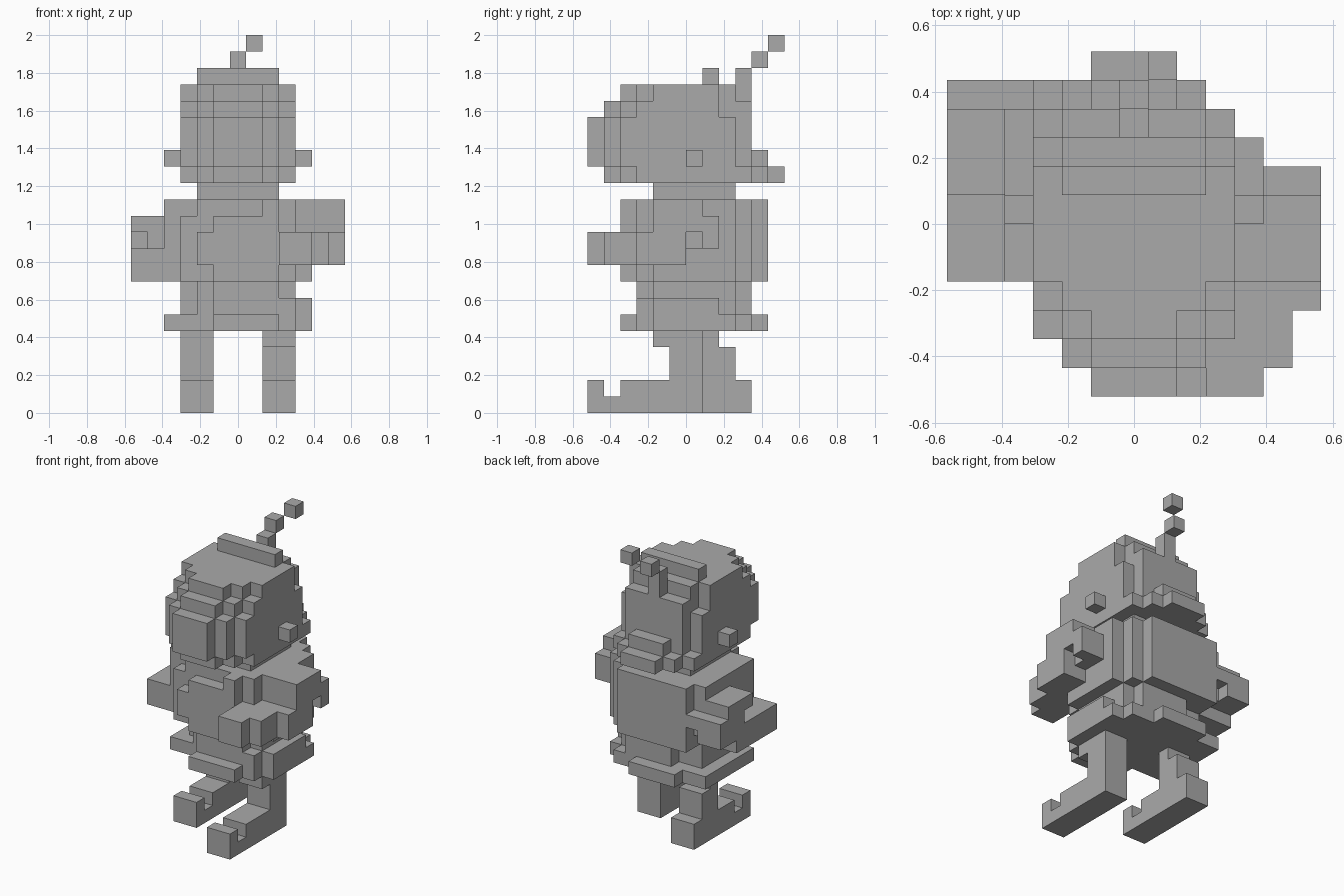
import bpy
import bmesh
import math
from mathutils import Vector

# Remove the default cube
default_cube = bpy.data.objects.get("Cube")
if default_cube:
    bpy.data.objects.remove(default_cube, do_unlink=True)

VOXEL = 2 / 23
CENTRE = Vector((6.5, 6, 0))

# Single matte grey
grey = bpy.data.materials.new("plain grey")
grey.use_nodes = True
colour = (0.4, 0.4, 0.4, 1)
grey.diffuse_color = colour
grey.node_tree.nodes["Principled BSDF"].inputs["Base Color"].default_value = colour


def block(x, y, z):
    """Set of voxel cells inside the given ranges."""
    return {(i, j, k) for i in range(*x) for j in range(*y) for k in range(*z)}


def build(name, cells):
    """Skin the outer faces of a voxel set and merge the flat areas."""
    bm = bmesh.new()
    corners = {}

    def corner(position):
        key = tuple(round(value) for value in position)
        if key not in corners:
            corners[key] = bm.verts.new((Vector(key) - CENTRE) * VOXEL)
        return corners[key]

    for cell in cells:
        for axis in range(3):
            for side in (0, 1):
                neighbour = list(cell)
                neighbour[axis] += 2 * side - 1
                if tuple(neighbour) in cells:
                    continue
                start, u, v = Vector(cell), Vector((0, 0, 0)), Vector((0, 0, 0))
                start[axis] += side
                u[(axis + 1) % 3] = 1
                v[(axis + 2) % 3] = 1
                ring = [start, start + u, start + u + v, start + v]
                if not side:
                    ring.reverse()
                bm.faces.new([corner(p) for p in ring])
    bmesh.ops.dissolve_limit(bm, angle_limit=math.radians(1),
                             verts=bm.verts, edges=bm.edges)
    bmesh.ops.triangulate(bm, faces=[f for f in bm.faces if len(f.verts) > 4])
    mesh = bpy.data.meshes.new(name)
    bm.to_mesh(mesh)
    bm.free()
    mesh.materials.append(grey)
    obj = bpy.data.objects.new(name, mesh)
    bpy.context.collection.objects.link(obj)


# Boots with raised toes, the left one striding forward
def boot(left, toe):
    x = (left, left + 2)
    return (block(x=x, y=(toe, toe + 7), z=(0, 1))
            | block(x=x, y=(toe, toe + 1), z=(1, 2))
            | block(x=x, y=(toe + 2, toe + 7), z=(1, 2)))


left_leg = boot(8, 0)
left_leg |= block(x=(8, 10), y=(5, 7), z=(2, 5))
left_leg |= block(x=(8, 10), y=(4, 5), z=(4, 5))
build("left_leg", left_leg)

right_leg = boot(3, 3)
right_leg |= block(x=(3, 5), y=(7, 9), z=(2, 4))
right_leg |= block(x=(3, 5), y=(7, 8), z=(4, 5))
build("right_leg", right_leg)

# Flared hem and waist
hem = block(x=(3, 10), y=(4, 10), z=(5, 6))
hem |= block(x=(5, 10), y=(3, 10), z=(5, 6))
hem |= block(x=(5, 9), y=(2, 4), z=(5, 6))
hem |= block(x=(4, 8), y=(10, 11), z=(5, 6))
hem |= block(x=(2, 3), y=(4, 10), z=(5, 6))
hem |= block(x=(10, 11), y=(4, 9), z=(5, 6))
hem |= block(x=(10, 11), y=(4, 8), z=(6, 7))
build("hem", hem)

waist = block(x=(3, 10), y=(5, 9), z=(6, 8))
waist |= block(x=(4, 10), y=(4, 9), z=(6, 8))
waist |= block(x=(5, 9), y=(3, 10), z=(6, 8))
waist |= block(x=(9, 10), y=(3, 4), z=(6, 7))
build("waist", waist)

# Jacket, slightly twisted, with a flat panel at the back
jacket = block(x=(3, 10), y=(4, 10), z=(8, 13))
jacket |= block(x=(3, 9), y=(10, 11), z=(8, 13))
jacket |= block(x=(3, 10), y=(3, 4), z=(8, 12))
jacket |= block(x=(4, 10), y=(3, 4), z=(12, 13))
jacket |= block(x=(5, 9), y=(2, 3), z=(8, 12))
jacket |= block(x=(4, 5), y=(2, 3), z=(9, 11))
jacket |= block(x=(8, 9), y=(2, 3), z=(12, 13))
jacket |= block(x=(2, 3), y=(4, 10), z=(10, 13))
jacket |= block(x=(10, 11), y=(4, 9), z=(8, 13))
build("jacket", jacket)

# Left arm reaching forward, bent at the elbow
left_arm = block(x=(11, 13), y=(4, 7), z=(11, 13))
left_arm |= block(x=(11, 13), y=(7, 8), z=(10, 12))
left_arm |= block(x=(11, 12), y=(6, 7), z=(10, 11))
left_arm |= block(x=(9, 13), y=(3, 6), z=(9, 11))
left_arm |= block(x=(9, 12), y=(1, 3), z=(9, 11))
left_arm |= block(x=(9, 11), y=(0, 1), z=(9, 11))
build("left_arm", left_arm)

# Right arm swung back
right_arm = block(x=(0, 3), y=(4, 9), z=(8, 10))
right_arm |= block(x=(0, 2), y=(7, 10), z=(10, 12))
right_arm |= block(x=(0, 3), y=(9, 11), z=(9, 11))
right_arm -= block(x=(0, 1), y=(7, 8), z=(10, 11))
right_arm -= block(x=(2, 3), y=(10, 11), z=(9, 10))
build("right_arm", right_arm)

build("neck", block(x=(4, 9), y=(4, 9), z=(13, 14)))

# Rounded head: narrower layers reach further forward
head = block(x=(3, 10), y=(4, 8), z=(14, 20))
head |= block(x=(3, 10), y=(4, 9), z=(14, 18))
head |= block(x=(4, 9), y=(8, 9), z=(18, 20))
head |= block(x=(4, 9), y=(9, 10), z=(14, 19))
for step in range(3):
    width = (3 + step, 10 - step)
    head |= block(x=width, y=(2 - step, 4), z=(15, 18))
    head |= block(x=width, y=(3 - step, 4), z=(14, 19))
    head |= block(x=width, y=(4 - step, 4), z=(19, 20))
build("head", head)

# Ears
for side, x in (("right", 2), ("left", 10)):
    build(side + "_ear", block(x=(x, x + 1), y=(6, 7), z=(15, 16)))

# Crest band and flared nape
build("crest", block(x=(4, 9), y=(7, 8), z=(20, 21)))

nape = block(x=(3, 10), y=(9, 10), z=(14, 15)) - head
nape |= block(x=(4, 9), y=(10, 11), z=(14, 15))
nape |= block(x=(5, 8), y=(10, 11), z=(15, 16))
nape |= block(x=(5, 8), y=(11, 12), z=(14, 15))
build("nape", nape)

# Antenna rising in separate steps
build("antenna_stem", block(x=(6, 7), y=(9, 10), z=(19, 21)))
build("antenna_middle", block(x=(6, 7), y=(10, 11), z=(21, 22)))
build("antenna_tip", block(x=(7, 8), y=(11, 12), z=(22, 23)))
